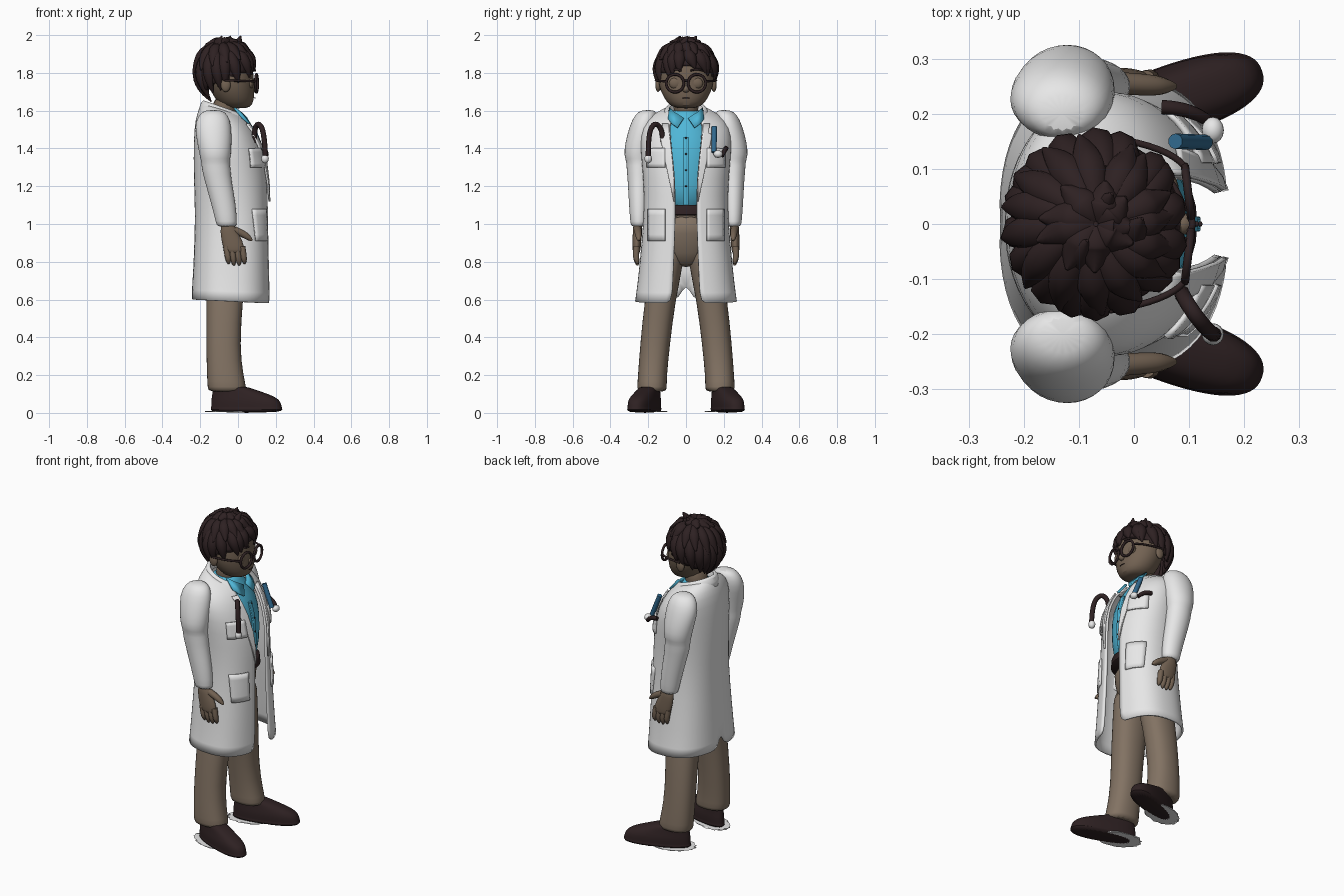
import bpy, bmesh, math, random
from math import sin, cos, asin, pi, radians
from mathutils import Vector, Matrix
from mathutils.bvhtree import BVHTree

random.seed(4)
if "Cube" in bpy.data.objects:
    bpy.data.objects.remove(bpy.data.objects["Cube"], do_unlink=True)


def material(name, r, g, b):
    m = bpy.data.materials.new(name)
    m.use_nodes = True
    m.diffuse_color = (r, g, b, 1)
    m.node_tree.nodes["Principled BSDF"].inputs["Base Color"].default_value = (r, g, b, 1)
    return m


white = material("coat white", .8, .8, .8)
dark = material("dark brown", .027, .015, .016)
skin = material("skin", .17, .122, .085)
tan = material("trouser tan", .225, .17, .125)
cyan = material("shirt cyan", .08, .47, .68)
blue = material("pen blue", .03, .14, .27)


def finish(name, bm, mat, mirror=False, subdiv=0, thick=0, fix=True, angle=50):
    """Turn a bmesh into a smooth object with the usual modifiers."""
    if fix:
        bmesh.ops.recalc_face_normals(bm, faces=bm.faces)
    mesh = bpy.data.meshes.new(name)
    bm.to_mesh(mesh)
    bm.free()
    mesh.materials.append(mat)
    mesh.shade_smooth()
    mesh.set_sharp_from_angle(angle=radians(angle))
    obj = bpy.data.objects.new(name, mesh)
    bpy.context.collection.objects.link(obj)
    if mirror:
        mod = obj.modifiers.new("mirror", "MIRROR")
        mod.use_axis = (False, True, False)
    if subdiv:
        mod = obj.modifiers.new("smooth", "SUBSURF")
        mod.levels = mod.render_levels = subdiv
    if thick:
        mod = obj.modifiers.new("thickness", "SOLIDIFY")
        mod.thickness, mod.offset = thick, 0
    return obj


def skin_rows(rows, closed):
    """Bridge rows of points into a surface, capped if the rows are closed."""
    bm = bmesh.new()
    grid = [[bm.verts.new(p) for p in row] for row in rows]
    n = len(grid[0])
    for a, b in zip(grid, grid[1:]):
        for i in range(n if closed else n - 1):
            j = (i + 1) % n
            bm.faces.new((a[i], a[j], b[j], b[i]))
    if closed:
        bm.faces.new(grid[0])
        bm.faces.new(grid[-1])
    return bm


def power(v, e):
    return math.copysign(abs(v) ** (2 / e), v)


def loft(name, mat, rows, e=2, sides=16, mirror=False, subdiv=1):
    """Stack of level ovals: height, centre x, centre y, radius x, radius y."""
    turns = [2 * pi * i / sides for i in range(sides)]
    pts = [[(cx + rx * power(cos(t), e), cy + ry * power(sin(t), e), z) for t in turns]
           for z, cx, cy, rx, ry in rows]
    return finish(name, skin_rows(pts, True), mat, mirror, subdiv)


def half_wrap(name, rows, mat, thick, steps=14):
    """Mirrored garment, open in front: back z, front z, back x, front x, width, opening, vent, power."""
    pts = []
    for zb, zf, xb, xf, w, opening, vent, e in rows:
        start = asin((opening / w) ** (e / 2))
        end = pi - asin((vent / w) ** (e / 2))
        row = []
        for i in range(steps + 1):
            t = start + (end - start) * i / steps
            f = (1 + power(cos(t), e)) / 2
            y = w * power(sin(t), e) if i < steps else vent
            row.append((xb + (xf - xb) * f, y, zb + (zf - zb) * f))
        pts.append(row)
    return finish(name, skin_rows(pts, False), mat, True, 1, thick)


def tube(name, mat, paths, res=3):
    """Tapered tubes: each path is a list of (point, radius)."""
    cu = bpy.data.curves.new(name, "CURVE")
    cu.dimensions, cu.bevel_depth, cu.bevel_resolution = "3D", 1, res
    cu.use_fill_caps, cu.resolution_u = True, 5
    for path in paths:
        s = cu.splines.new("NURBS")
        s.points.add(len(path) - 1)
        for p, (co, r) in zip(s.points, path):
            p.co, p.radius = (*co, 1), r
        s.order_u, s.use_endpoint_u = 3, True
    cu.materials.append(mat)
    obj = bpy.data.objects.new(name, cu)
    bpy.context.collection.objects.link(obj)
    return obj


def ball(name, mat, at, size, mirror=False):
    bm = bmesh.new()
    bmesh.ops.create_uvsphere(bm, u_segments=16, v_segments=10, radius=1)
    bmesh.ops.transform(bm, matrix=Matrix.LocRotScale(Vector(at), None, Vector(size)), verts=bm.verts)
    return finish(name, bm, mat, mirror)


# Coat body, open in front with a vent at the back
coat = half_wrap("coat", [
    (1.64, 1.57, -.18, .03, .09, .075, 0, 2), (1.61, 1.54, -.2, .055, .17, .082, 0, 2),
    (1.56, 1.48, -.22, .09, .23, .085, 0, 2), (1.45, 1.38, -.23, .135, .24, .075, 0, 2),
    (1.25, 1.25, -.23, .155, .22, .058, 0, 2.2), (1.05, 1.05, -.22, .155, .215, .055, 0, 2.4),
    (.8, .8, -.23, .16, .24, .065, 0, 2.5), (.7, .69, -.235, .163, .25, .07, 0, 2.5),
    (.6, .58, -.24, .166, .265, .075, .035, 2.5)], white, .012)
half_wrap("coat_collar", [
    (1.6, 1.53, -.17, .03, .085, .072, 0, 2), (1.655, 1.58, -.178, .03, .092, .075, 0, 2),
    (1.65, 1.57, -.19, .045, .105, .08, 0, 2), (1.59, 1.52, -.208, .075, .135, .085, 0, 2)], white, .01)

# Patches that lie on the coat: lapels and pockets
bpy.context.view_layer.update()
tree = BVHTree.FromObject(coat, bpy.context.evaluated_depsgraph_get())


def on_coat(y, z, lift):
    for k in range(20):
        hit = tree.ray_cast(Vector((1, y + k * .004, z)), Vector((-1, 0, 0)))[0]
        if hit and hit.x > -.06:
            return hit + Vector((lift, 0, 0))
    return Vector((.05, y, z))


def patch(name, rows, lift=.006):
    pts = [[on_coat(a + (b - a) * i / 6, z, lift) for i in range(7)] for z, a, b in rows]
    return finish(name, skin_rows(pts, False), white, True, 0, .01)


patch("lapels", [(1.12, .06, .064), (1.22, .062, .085), (1.32, .07, .107), (1.42, .08, .128),
                 (1.47, .086, .138), (1.48, .088, .118), (1.53, .09, .125)], .01)
patch("hip_pockets", [(.91 + .034 * i, .11, .2) for i in range(6)])
patch("breast_pockets", [(1.3 + .02 * i, .11, .205) for i in range(6)], .012)

# Sleeves and hands
loft("sleeves", white, [
    (1.605, -.13, .2, .04, .035), (1.58, -.13, .212, .08, .06), (1.52, -.133, .225, .1, .075),
    (1.43, -.125, .247, .093, .077), (1.36, -.12, .254, .084, .076), (1.33, -.12, .25, .076, .066),
    (1.29, -.115, .25, .078, .066), (1.24, -.108, .25, .073, .06), (1.1, -.075, .25, .066, .053),
    (1.0, -.06, .25, .056, .045), (.985, -.06, .25, .052, .041)], mirror=True)
loft("palms", skin, [
    (1.01, -.055, .255, .035, .024), (.96, -.05, .258, .045, .024), (.91, -.03, .26, .058, .024),
    (.86, -.02, .262, .055, .022), (.845, -.018, .262, .045, .017)], mirror=True)
fingers = []
for side in (-1, 1):
    for i in range(4):
        x = -.062 + .028 * i
        tip = .8 - .008 * (i in (1, 2))
        fingers.append([((x, side * .262, .88), .017), ((x + .008, side * .266, .83), .017),
                        ((x + .012, side * .258, tip), .013), ((x + .012, side * .256, tip - .012), .004)])
    fingers.append([((-.02, side * .255, .97), .02), ((.025, side * .252, .95), .02),
                    ((.06, side * .25, .925), .015), ((.075, side * .25, .912), .005)])
tube("fingers", skin, fingers)

# Shirt, belt and trousers
loft("shirt", cyan, [
    (1.06, -.05, 0, .145, .16), (1.2, -.05, 0, .165, .17), (1.35, -.055, 0, .165, .185),
    (1.45, -.065, 0, .15, .18), (1.53, -.075, 0, .115, .14), (1.58, -.08, 0, .085, .09),
    (1.61, -.08, 0, .075, .075)])
bm = skin_rows([[(-.02, .088, 1.615), (.015, .06, 1.59), (.045, .012, 1.56)],
                [(.03, .095, 1.555), (.06, .075, 1.53), (.075, .045, 1.51)]], False)
finish("shirt_collar", bm, cyan, True, 0, .01)
loft("shirt_placket", cyan, [(1.1, .098, 0, .006, .014), (1.2, .115, 0, .006, .014),
                             (1.35, .11, 0, .006, .014), (1.46, .083, 0, .006, .014)], e=4, subdiv=0)
for i in range(4):
    ball("shirt_button", dark, (.12 - .006 * max(0, i - 1) ** 2, 0, 1.2 + .085 * i), (.004, .005, .005))
loft("belt", dark, [(1.045, -.04, 0, .15, .165), (1.05, -.04, 0, .155, .17),
                    (1.095, -.045, 0, .155, .17), (1.1, -.045, 0, .15, .165)], sides=32, subdiv=0)
loft("hips", tan, [(1.06, -.045, 0, .145, .155), (.95, -.05, 0, .135, .16),
                   (.84, -.06, 0, .11, .14), (.77, -.065, 0, .07, .08)], e=2.3)
loft("trouser_legs", tan, [
    (.95, -.05, .085, .11, .08), (.78, -.065, .1, .11, .088), (.6, -.07, .138, .098, .083),
    (.35, -.08, .165, .09, .08), (.2, -.068, .178, .098, .078), (.13, -.058, .18, .105, .08),
    (.11, -.056, .18, .1, .076)], e=2.3, mirror=True)


# Shoes turned outwards, with ragged plates round the soles
def footprint(z, back, front, half, ragged=0):
    row = []
    for i in range(32):
        t = 2 * pi * i / 32
        u = (back + front) / 2 + (front - back) / 2 * power(cos(t), 2.4)
        v = half * power(sin(t), 2.4) * (.92 + .6 * u)
        grow = 1 + ragged * random.random()
        row.append(Matrix.Rotation(radians(18), 3, "Z") @ Vector((u * grow, v * grow, z)) + Vector((.04, .215, 0)))
    return row


shoe = [(.0, -.19, .2, .066), (.022, -.195, .205, .07), (.025, -.19, .2, .066), (.06, -.19, .195, .068),
        (.085, -.187, .165, .062), (.108, -.183, .1, .056), (.13, -.18, .03, .053), (.14, -.17, .0, .046)]
finish("shoes", skin_rows([footprint(*r) for r in shoe], True), dark, True, 1)
plate = [footprint(z, -.2, .02, .085, .14) for z in (.006, .01)]
finish("sole_plates", skin_rows(plate, True), white, True, angle=20)

# Head, neck, ears and nose
loft("neck", skin, [(1.5, -.085, 0, .06, .06), (1.6, -.075, 0, .065, .065), (1.68, -.06, 0, .07, .075)])
loft("head", skin, [
    (1.612, .0, 0, .045, .045), (1.625, -.007, 0, .082, .085), (1.67, -.02, 0, .108, .12),
    (1.73, -.034, 0, .122, .146), (1.8, -.045, 0, .128, .149), (1.88, -.06, 0, .13, .138),
    (1.94, -.065, 0, .08, .09)], sides=24)
ball("ears", skin, (-.065, .148, 1.735), (.026, .014, .036), True)
ball("nose", skin, (.088, 0, 1.715), (.02, .02, .02))
ball("eyelids", skin, (.066, .056, 1.745), (.016, .034, .03), True)
tube("mouth", dark, [[((.086, -.02, 1.668), .002), ((.094, 0, 1.666), .003), ((.086, .02, 1.668), .002)]])
tube("eyebrows", dark, [[((.058, s * .09, 1.81), .004), ((.08, s * .06, 1.825), .007),
                         ((.092, s * .025, 1.812), .005)] for s in (-1, 1)])

# Round glasses
for side in (-1, 1):
    bpy.ops.mesh.primitive_torus_add(location=(.098, side * .058, 1.745), rotation=(0, pi / 2, side * .12),
                                     major_radius=.047, minor_radius=.0075, major_segments=28, minor_segments=8)
    rim = bpy.context.object
    rim.name = "glasses_rim"
    rim.data.materials.append(dark)
    rim.data.shade_smooth()
tube("glasses_frame", dark, [[((.1, -.014, 1.755), .006), ((.112, 0, 1.762), .006), ((.1, .014, 1.755), .006)]] + [
    [((.092, s * .104, 1.755), .006), ((.06, s * .145, 1.757), .006), ((-.07, s * .16, 1.76), .006)] for s in (-1, 1)])

# Hair: a cap trimmed to the hairline, covered with pointed tufts
centre, size = Vector((-.068, 0, 1.8)), Vector((.152, .152, .165))


def hairline(az):
    return 1.835 - .175 * abs(az) / pi


def scalp(az, el, k):
    return centre + k * Vector((size.x * cos(el) * cos(az), size.y * cos(el) * sin(az), size.z * sin(el)))


bm = bmesh.new()
bmesh.ops.create_uvsphere(bm, u_segments=40, v_segments=28, radius=1)
for v in bm.verts:
    v.co = centre + v.co * size
low = [v for v in bm.verts if v.co.z < hairline(math.atan2(v.co.y, v.co.x - centre.x))]
bmesh.ops.delete(bm, geom=low, context="VERTS")
finish("hair_cap", bm, dark, thick=.008)
tufts = []
for count, top, share, flare in ((18, 50, 1, 1.04), (15, 70, .55, 1.14), (9, 88, .25, 1.15)):
    for i in range(count):
        az = -pi + 2 * pi * (i + .5 * random.random()) / count
        end = asin((hairline(az) - .01 - centre.z) / size.z)
        start = radians(top)
        end = start + (end - start) * share
        twist = random.uniform(.05, .3)
        tufts.append([(scalp(az + twist * f, start + (end - start) * f, k), r) for f, k, r in (
            (0, .95, .02), (.3, .97, .036), (.7, 1, .032), (1, flare, .003))])
for y, x in ((.045, -.055), (.0, .0), (-.04, -.1)):
    tufts.append([((x, y - .02, 1.93), .03), ((x, y - .01, 1.965), .024), ((x + .015, y + .01, 1.995), .003)])
tube("hair_tufts", dark, tufts, 2)

# Things in the breast pockets
tube("stethoscope_tube", dark, [[(p, .014) for p in (
    (.085, -.12, 1.43), (.085, -.125, 1.5), (.11, -.165, 1.54), (.14, -.2, 1.48), (.145, -.2, 1.36))]])
ball("stethoscope_end", white, (.143, -.2, 1.345), (.02, .02, .024))
tube("small_torch", dark, [[((.05, .212, 1.4), .013), ((.1, .21, 1.4), .013), ((.13, .19, 1.36), .011)]])
ball("torch_end", white, (.143, .17, 1.37), (.02, .024, .02))
tube("pen", blue, [[((.13, .148, 1.38), .014), ((.075, .15, 1.515), .014)]])
